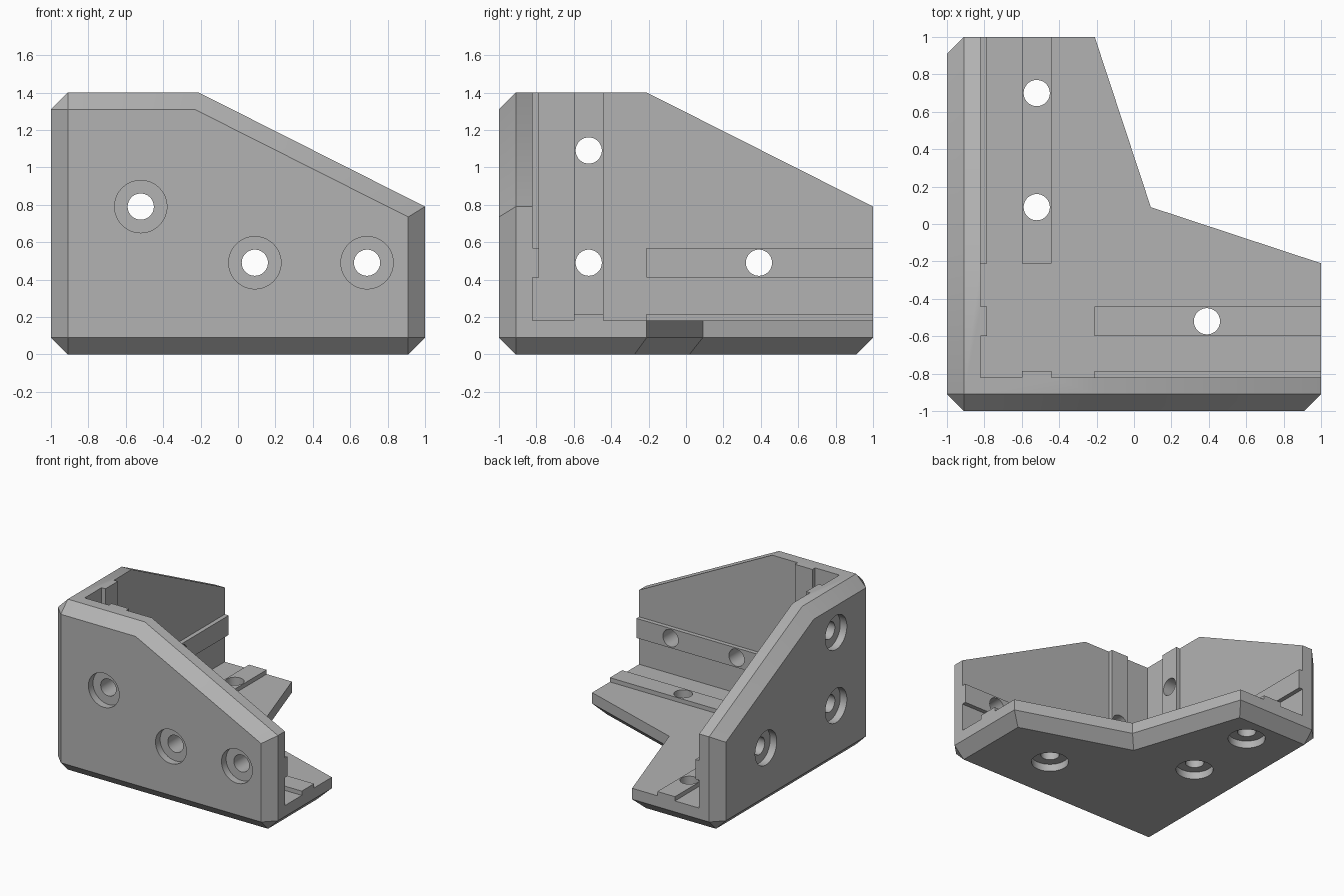
import bpy, bmesh
from mathutils import Vector, Matrix

if "Cube" in bpy.data.objects:
    bpy.data.objects.remove(bpy.data.objects["Cube"], do_unlink=True)

WALL = 0.18      # plate thickness
RIB = 0.035      # rib height above the inner faces
CHAMFER = 0.09
HEIGHT = 1.4
FAR = 3

grey = bpy.data.materials.new("plain grey")
grey.use_nodes = True
colour = (0.45, 0.45, 0.45, 1)
grey.diffuse_color = colour
grey.node_tree.nodes["Principled BSDF"].inputs["Base Color"].default_value = colour


def make_object(name, bm):
    bmesh.ops.recalc_face_normals(bm, faces=bm.faces)
    mesh = bpy.data.meshes.new(name)
    bm.to_mesh(mesh)
    bm.free()
    mesh.materials.append(grey)
    obj = bpy.data.objects.new(name, mesh)
    bpy.context.collection.objects.link(obj)
    return obj


def box(name, low, high):
    low, high = Vector(low), Vector(high)
    bm = bmesh.new()
    bmesh.ops.create_cube(bm, size=1)
    bmesh.ops.scale(bm, vec=high - low, verts=bm.verts)
    bmesh.ops.translate(bm, vec=(low + high) / 2, verts=bm.verts)
    return make_object(name, bm)


def prism(name, profile, axis):
    """Extrude a 2D profile right through the model along one axis."""
    bm = bmesh.new()
    verts = []
    for point in profile:
        co = list(point)
        co.insert(axis, -FAR)
        verts.append(bm.verts.new(co))
    face = bm.faces.new(verts)
    extruded = bmesh.ops.extrude_face_region(bm, geom=[face], use_keep_orig=True)["geom"]
    for v in extruded:
        if isinstance(v, bmesh.types.BMVert):
            v.co[axis] = FAR
    return make_object(name, bm)


def bore(name, axis, centre, radius, low, high):
    """Round cutter along an axis."""
    bm = bmesh.new()
    bmesh.ops.create_cone(bm, cap_ends=True, segments=48, radius1=radius,
                          radius2=radius, depth=high - low)
    turn = (Matrix.Rotation(1.5707963, 3, "Y"), Matrix.Rotation(1.5707963, 3, "X"),
            Matrix.Identity(3))[axis]
    bmesh.ops.rotate(bm, matrix=turn, verts=bm.verts)
    place = list(centre)
    place.insert(axis, (low + high) / 2)
    bmesh.ops.translate(bm, vec=place, verts=bm.verts)
    return make_object(name, bm)


def subtract(target, cutter):
    mod = target.modifiers.new("cut", "BOOLEAN")
    mod.operation = "DIFFERENCE"
    mod.solver = "EXACT"
    mod.object = cutter
    bpy.context.view_layer.objects.active = target
    bpy.ops.object.modifier_apply(modifier=mod.name)
    bpy.data.objects.remove(cutter, do_unlink=True)


# Hollow, with grooves that leave the ribs standing on the inner faces
inner = WALL - 1
hollow = box("hollow", (inner, inner, WALL), (FAR, FAR, FAR))
top = inner + RIB
column = (-0.6, -0.44)
row = (0.41, 0.57)
start = -0.21
END = FAR + 1
ribs = [
    ((-2, column[0], 0), (top, column[1], END)),          # left plate, upright
    ((-2, start, row[0]), (top, END, row[1])),            # left plate, level
    ((column[0], -2, 0.49), (column[1], top, END)),       # front plate, upright
    ((start, -2, row[0]), (END, top, row[1])),            # front plate, level
    ((column[0], start, -1), (column[1], END, WALL + RIB)),   # base, lengthwise
    ((start, column[0], -1), (END, column[1], WALL + RIB)),   # base, crosswise
]
for low, high in ribs:
    subtract(hollow, box("rib", low, high))

# Corner bracket: block, hollowed, with sloping plate ends
bracket = box("corner_bracket", (-1, -1, 0), (1, 1, HEIGHT))
subtract(bracket, hollow)
slope = [(-1.42, 2.01), (2.21, 0.18), (2.21, 2.01)]
notch = [(1.91, -0.51), (1.91, 1.91), (-0.51, 1.91), (0.09, 0.09)]
for profile, axis in ((slope, 0), (slope, 1), (notch, 2)):
    subtract(bracket, prism("slope_cutter", profile, axis))

# Chamfer every edge around the three outer faces
bm = bmesh.new()
bm.from_mesh(bracket.data)
bmesh.ops.remove_doubles(bm, verts=bm.verts, dist=0.0005)
bmesh.ops.dissolve_limit(bm, angle_limit=0.01, verts=bm.verts, edges=bm.edges)
outer = ((0, -1), (1, -1), (2, 0))
rim = [e for e in bm.edges
       if any(all(abs(v.co[axis] - at) < 0.001 for v in e.verts) for axis, at in outer)]
bmesh.ops.bevel(bm, geom=rim, offset=CHAMFER, offset_type="OFFSET",
                segments=1, profile=0.5, affect="EDGES")
bm.to_mesh(bracket.data)
bm.free()

# Counterbored screw holes
holes = {
    0: [(-0.52, 1.09), (-0.52, 0.49), (0.39, 0.49)],
    1: [(-0.52, 0.79), (0.09, 0.49), (0.69, 0.49)],
    2: [(-0.52, 0.7), (-0.52, 0.09), (0.39, -0.52)],
}
for axis, face in outer:
    for centre in holes[axis]:
        subtract(bracket, bore("screw_hole", axis, centre, 0.07, face - 0.1, face + 0.4))
        subtract(bracket, bore("counterbore", axis, centre, 0.14, face - 0.1, face + 0.06))

bpy.ops.object.select_all(action="DESELECT")
bracket.select_set(True)
bpy.context.view_layer.objects.active = bracket
bpy.ops.object.shade_smooth_by_angle(angle=0.5)
